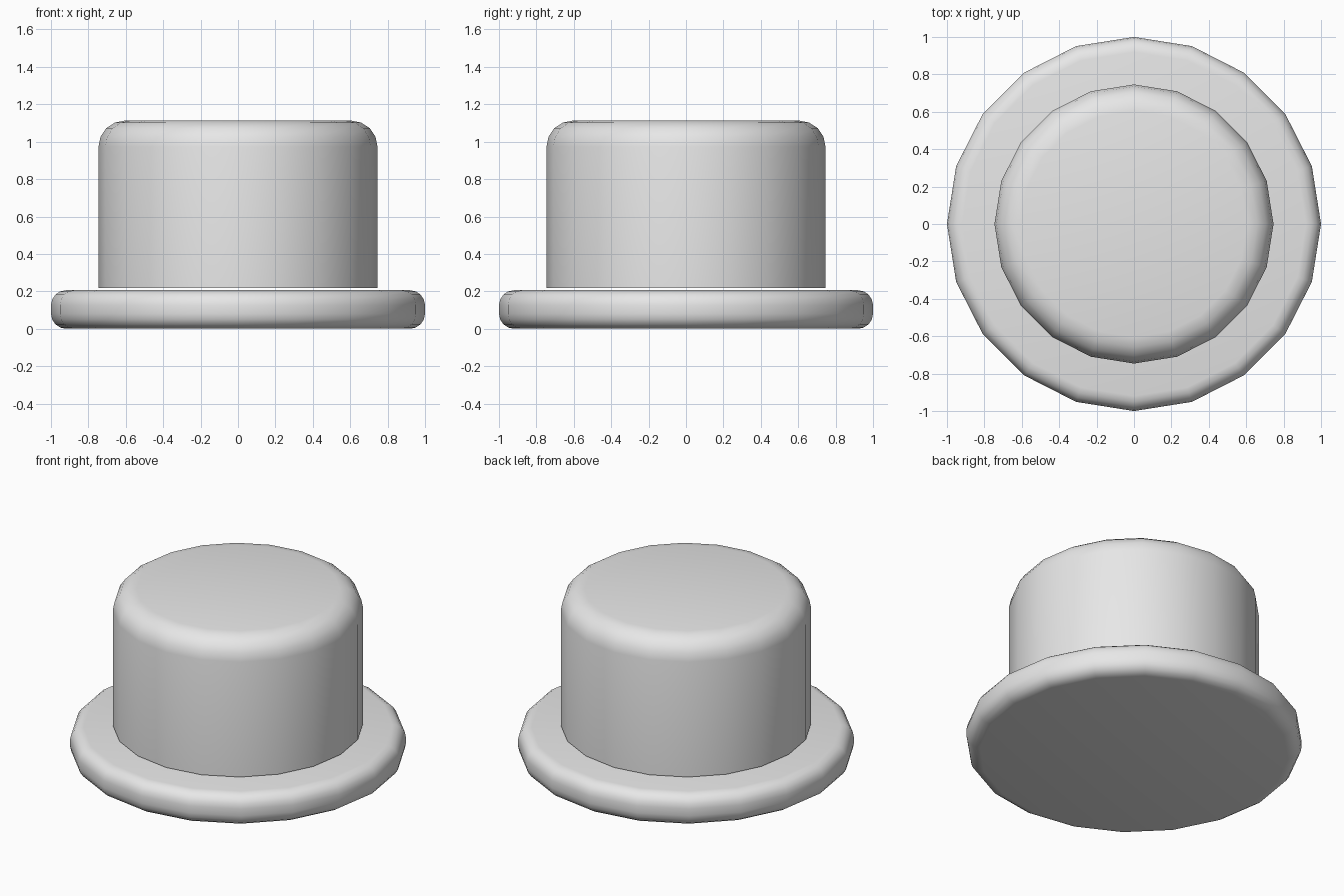
import bpy
import bmesh
import math
from mathutils import Matrix

if "Cube" in bpy.data.objects:
    bpy.data.objects.remove(bpy.data.objects["Cube"], do_unlink=True)

SIDES = 20

# Single plain material
grey = bpy.data.materials.new("light grey")
grey.use_nodes = True
colour = (0.8, 0.8, 0.8, 1.0)
grey.diffuse_color = colour
grey.node_tree.nodes["Principled BSDF"].inputs["Base Color"].default_value = colour


def rounded_drum(name, radius, bottom, top, bevel, segments, round_bottom):
    """Low-sided cylinder with a rounded top rim and, if asked, bottom rim."""
    bm = bmesh.new()
    bmesh.ops.create_cone(
        bm, cap_ends=True, segments=SIDES, radius1=radius, radius2=radius,
        depth=top - bottom, matrix=Matrix.Translation((0, 0, (top + bottom) / 2)))
    middle = (top + bottom) / 2
    rims = [e for e in bm.edges
            if all(v.co.z > middle for v in e.verts)
            or (round_bottom and all(v.co.z < middle for v in e.verts))]
    bmesh.ops.bevel(bm, geom=rims, offset=bevel, offset_type='OFFSET',
                    segments=segments, profile=0.5, affect='EDGES')
    mesh = bpy.data.meshes.new(name)
    bm.to_mesh(mesh)
    bm.free()
    mesh.materials.append(grey)
    obj = bpy.data.objects.new(name, mesh)
    bpy.context.collection.objects.link(obj)

    bpy.ops.object.select_all(action='DESELECT')
    obj.select_set(True)
    bpy.context.view_layer.objects.active = obj
    bpy.ops.object.shade_smooth_by_angle(angle=math.radians(40))
    return obj


# Wide brim, rounded on both rims
rounded_drum("brim", 1.0, 0.0, 0.206, 0.08, 4, True)

# Crown, rounded at the top only, just clear of the brim
rounded_drum("crown", 0.746, 0.217, 1.113, 0.14, 4, False)
